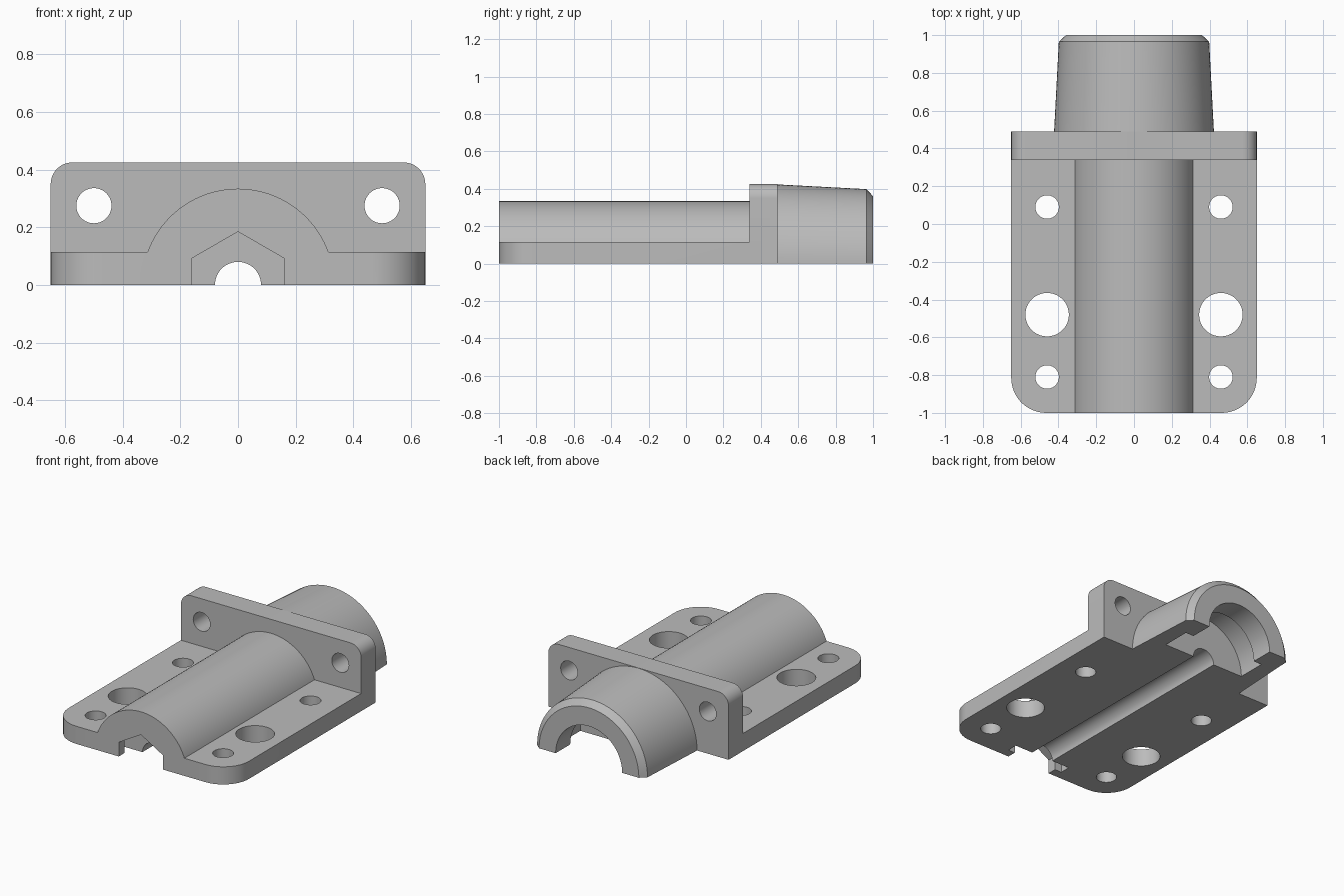
import bpy, bmesh
from math import sin, cos, pi

if "Cube" in bpy.data.objects:
    bpy.data.objects.remove(bpy.data.objects["Cube"], do_unlink=True)

grey = bpy.data.materials.new("plain_grey")
grey.use_nodes = True
colour = (0.5, 0.5, 0.5, 1)
grey.diffuse_color = colour
grey.node_tree.nodes["Principled BSDF"].inputs["Base Color"].default_value = colour


def circle(r, cx=0, cy=0, n=64):
    return [(cx + r * cos(2 * pi * i / n), cy + r * sin(2 * pi * i / n)) for i in range(n)]


def hexagon(half_width):
    # Point-up hexagon measured by its half width
    r = half_width / cos(pi / 6)
    return [(r * sin(i * pi / 3), r * cos(i * pi / 3)) for i in range(6)]


def rounded_rect(u, v0, v1, r_low, r_high):
    # Rectangle of half width u, with separate low and high corner radii
    corners = [(1, v1, -1, r_high, 0), (-1, v1, -1, r_high, 1),
               (-1, v0, 1, r_low, 2), (1, v0, 1, r_low, 3)]
    pts = []
    for side, v, inward, r, quarter in corners:
        steps = 12 if r else 0
        for i in range(steps + 1):
            a = (quarter + i / max(steps, 1)) * pi / 2
            pts.append((side * (u - r) + r * cos(a), v + inward * r + r * sin(a)))
    return pts


def loft(name, axis, *sections):
    # Skin a solid through (position, outline) sections along an axis
    bm = bmesh.new()
    rings = []
    for t, outline in sections:
        rings.append([bm.verts.new((u, t, v) if axis == "Y" else (u, v, t)) for u, v in outline])
    n = len(rings[0])
    for a, b in zip(rings, rings[1:]):
        for i in range(n):
            bm.faces.new((a[i], a[(i + 1) % n], b[(i + 1) % n], b[i]))
    bm.faces.new(rings[0])
    bm.faces.new(rings[-1])
    bmesh.ops.recalc_face_normals(bm, faces=bm.faces)
    mesh = bpy.data.meshes.new(name)
    bm.to_mesh(mesh)
    bm.free()
    mesh.materials.append(grey)
    ob = bpy.data.objects.new(name, mesh)
    bpy.context.collection.objects.link(ob)
    return ob


def prism(name, axis, start, end, outline):
    return loft(name, axis, (start, outline), (end, outline))


def combine(target, other, operation):
    other.hide_render = True
    mod = target.modifiers.new(operation, "BOOLEAN")
    mod.operation = operation
    mod.solver = "EXACT"
    mod.object = other
    bpy.context.view_layer.objects.active = target
    bpy.ops.object.modifier_apply(modifier=mod.name)
    bpy.data.objects.remove(other, do_unlink=True)


# Solid parts, all reaching below the split plane
body = prism("split_housing", "Z", -0.2, 0.115, rounded_rect(0.65, -1, 0.4, 0.185, 0))
flange = prism("flange", "Y", 0.34, 0.49, rounded_rect(0.65, -0.2, 0.425, 0, 0.075))
barrel = prism("barrel", "Y", -1, 0.42, circle(0.334, n=96))
spigot = loft("spigot", "Y", (0.44, circle(0.423, n=96)), (0.49, circle(0.423, n=96)),
              (0.965, circle(0.398, n=96)), (1, circle(0.36, n=96)))
for part in (flange, barrel, spigot):
    combine(body, part, "UNION")

# Shaft bore, bearing groove, mouth, and nut pocket with its front opening
cutters = [
    prism("shaft_bore", "Y", -1.1, 0.75, circle(0.08)),
    prism("bearing_groove", "Y", 0.66, 0.85, circle(0.3, n=96)),
    prism("mouth_bore", "Y", 0.8, 1.1, circle(0.24, n=96)),
    prism("nut_opening", "Y", -1.1, -0.9, hexagon(0.16)),
    prism("nut_pocket", "Y", -0.94, -0.87, hexagon(0.21)),
]

# Bolt holes through plate and flange
for side in (-1, 1):
    for y, r in ((0.09, 0.062), (-0.81, 0.062), (-0.48, 0.115)):
        cutters.append(prism("plate_hole", "Z", -0.3, 0.3, circle(r, side * 0.46, y)))
    cutters.append(prism("flange_hole", "Y", 0.2, 0.6, circle(0.061, side * 0.5, 0.275)))

# Flat split plane at the bottom
cutters.append(prism("lower_half", "Z", -1, 0, rounded_rect(2, -2, 2, 0, 0)))
for cutter in cutters:
    combine(body, cutter, "DIFFERENCE")

bpy.ops.object.select_all(action="DESELECT")
body.select_set(True)
bpy.context.view_layer.objects.active = body
bpy.ops.object.shade_smooth_by_angle(angle=pi / 7)
